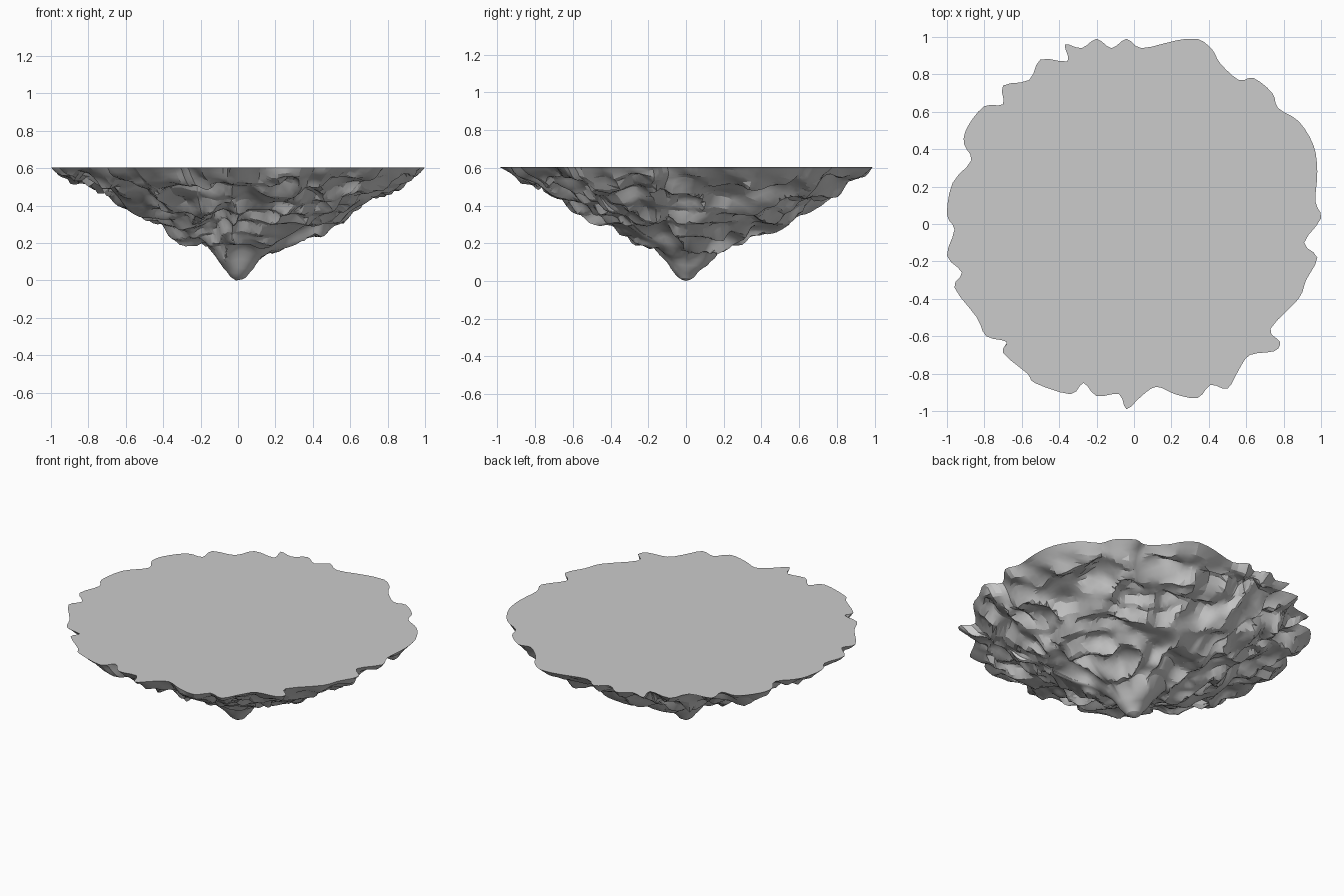
import bpy, bmesh, math
from mathutils import Vector, noise

if "Cube" in bpy.data.objects:
    bpy.data.objects.remove(bpy.data.objects["Cube"])

TOP = 0.605
SUB, RINGS = 3, 46

# ragged rim of the flat top, counter-clockwise
RIM = [(1, .03), (.97, .12), (.98, .28), (.96, .42), (.88, .55), (.77, .62), (.74, .70),
       (.64, .78), (.56, .77), (.46, .86), (.42, .93), (.34, .99), (.22, .98), (.04, .94),
       (-.04, .99), (-.12, .94), (-.20, .99), (-.28, .94), (-.37, .96), (-.355, .87),
       (-.50, .88), (-.56, .77), (-.70, .74), (-.70, .64), (-.80, .63), (-.89, .52),
       (-.91, .43), (-.87, .34), (-.97, .22), (-1, .05), (-.96, -.03), (-1, -.17),
       (-.92, -.26), (-.96, -.34), (-.84, -.50), (-.79, -.60), (-.68, -.63), (-.70, -.69),
       (-.57, -.80), (-.53, -.85), (-.34, -.91), (-.27, -.85), (-.20, -.92), (-.08, -.91),
       (-.04, -.99), (.04, -.92), (.12, -.87), (.22, -.91), (.34, -.93), (.41, -.86),
       (.50, -.88), (.56, -.78), (.62, -.70), (.75, -.68), (.78, -.63), (.73, -.56),
       (.88, -.40), (.92, -.30), (.98, -.18), (.91, -.10)]

# underside height against distance from the tip
PROFILE = [(0, 0), (.04, .01), (.08, .06), (.13, .13), (.19, .185), (.3, .225), (.45, .295),
           (.6, .38), (.75, .455), (.9, .53), (.96, .565), (1, TOP)]


def clamp(v, lo, hi):
    return max(lo, min(hi, v))


def smooth_loop(pts):
    """Closed Catmull-Rom curve through the points."""
    p = [Vector(q) for q in pts]
    out = []
    for i in range(len(p)):
        a, b, c, d = (p[(i + k) % len(p)] for k in (-1, 0, 1, 2))
        for s in range(SUB):
            t = s / SUB
            v = .5 * (2 * b + (c - a) * t + (2 * a - 5 * b + 4 * c - d) * t * t
                      + (3 * b - a - 3 * c + d) * t ** 3)
            out.append(Vector((clamp(v.x, -1, 1), clamp(v.y, -.99, .99))))
    return out


def height(t):
    for (t0, z0), (t1, z1) in zip(PROFILE, PROFILE[1:]):
        if t <= t1:
            return z0 + (z1 - z0) * (t - t0) / (t1 - t0)
    return TOP


def rock_point(rim, t):
    """Point on the craggy underside, t = 0 at the tip and 1 at the rim."""
    if t >= 1:
        return Vector((rim.x, rim.y, TOP))
    d = rim.normalized()
    p = (d * .96).lerp(rim, t * t) * t
    z = height(t) - .02 * (d.x + d.y) * math.sin(math.pi * t) * min(1, t * 3)
    fade = min(1, (1 - t) * 10) * clamp((t - .02) * 4, 0, 1)
    # broad lumps, slanting folds and small crags
    q = Vector((p.x, p.y, z))
    bend = noise.noise_vector(q * 2.2) * .12
    lump = noise.noise(q * 3.4 + Vector((3.1, 7.7, 1.3)))
    fold = abs(noise.noise((q + bend) * 5 + Vector((6.3, 1.9, 2.2)))) - .2
    crag = noise.noise(q * 9 + Vector((9.2, 2.4, 5.5)))
    z += fade * (.05 * lump + .12 * fold + .03 * crag)
    # weak broken ledges
    step = .11
    phase = (z + .22 * noise.noise(q * 2.5)) / step
    z -= fade * step * .10 * math.sin(2 * math.pi * phase)
    # sideways shift makes overhangs
    shift = noise.noise_vector(q * 5.5 + Vector((1.7, 4.2, 8.8)))
    p = p + fade * .05 * Vector((shift.x, shift.y))
    return Vector((p.x, p.y, clamp(z, .004, TOP - .004)))


bm = bmesh.new()
rim = smooth_loop(RIM)
n = len(rim)

# craggy underside, ring by ring
tip = bm.verts.new((-.01, 0, 0))
rings = [[bm.verts.new(rock_point(v, k / RINGS)) for v in rim] for k in range(1, RINGS + 1)]
for i in range(n):
    j = (i + 1) % n
    bm.faces.new((tip, rings[0][j], rings[0][i]))
    for a, b in zip(rings, rings[1:]):
        bm.faces.new((a[i], a[j], b[j], b[i]))

# flat top
bm.faces.new(rings[-1])
bmesh.ops.triangulate(bm, faces=[f for f in bm.faces if len(f.verts) == 4])
bmesh.ops.recalc_face_normals(bm, faces=bm.faces)

mesh = bpy.data.meshes.new("floating_rock")
bm.to_mesh(mesh)
bm.free()
rock = bpy.data.objects.new("floating_rock", mesh)
bpy.context.collection.objects.link(rock)
bpy.context.view_layer.objects.active = rock
rock.select_set(True)
bpy.ops.object.shade_smooth_by_angle(angle=math.radians(20))
